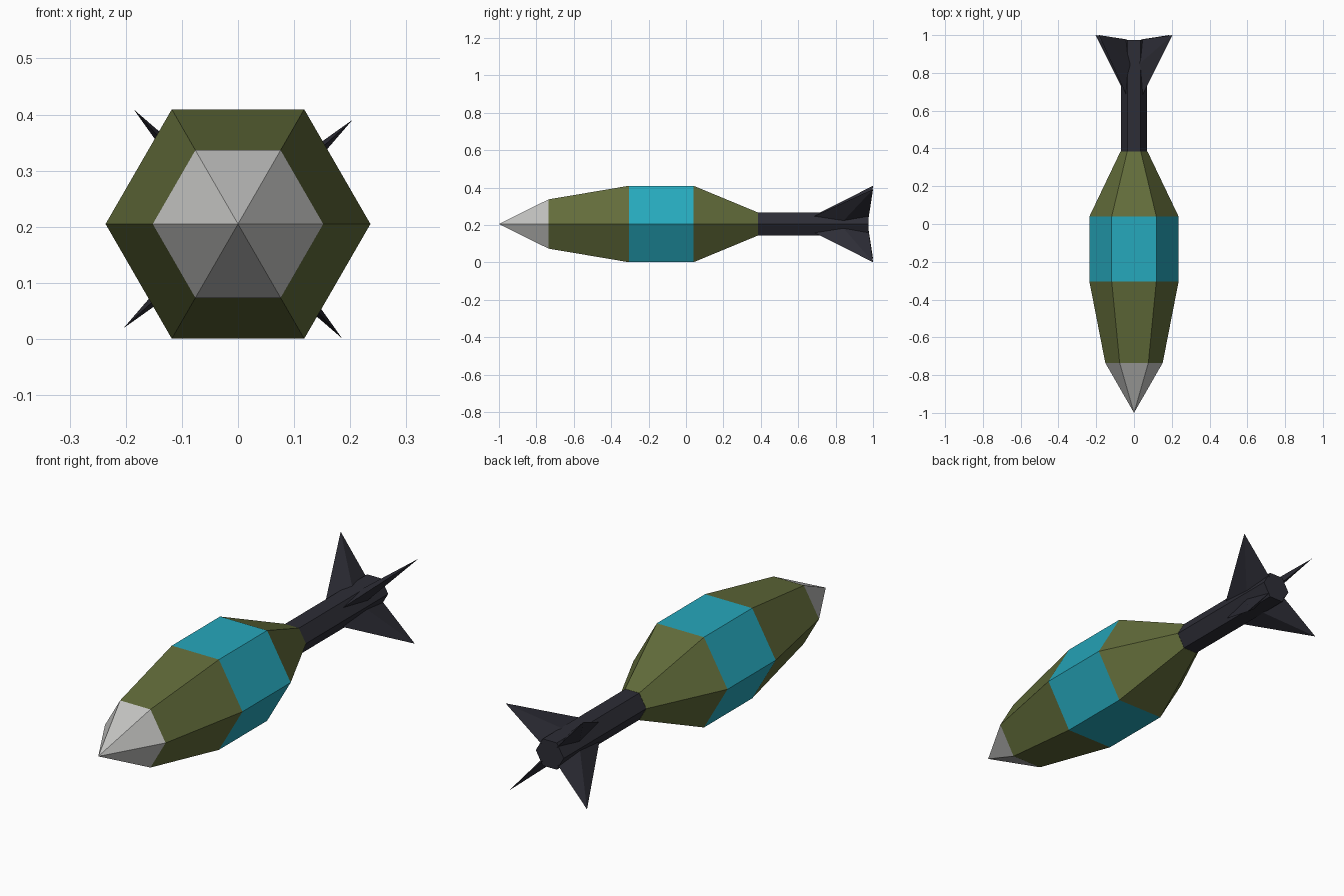
import bpy, bmesh, math
from mathutils import Vector

if "Cube" in bpy.data.objects:
    bpy.data.objects.remove(bpy.data.objects["Cube"])

CZ = 0.205  # height of the long axis


def material(name, srgb):
    m = bpy.data.materials.new(name)
    lin = [((c / 255 + 0.055) / 1.055) ** 2.4 for c in srgb]
    m.diffuse_color = (*lin, 1)
    m.use_nodes = True
    m.node_tree.nodes["Principled BSDF"].inputs["Base Color"].default_value = m.diffuse_color
    return m


olive = material("olive", (98, 108, 58))
teal = material("teal", (38, 168, 188))
grey = material("light_grey", (194, 194, 192))
dark = material("dark_metal", (45, 45, 54))


def finish(bm, name, mat):
    bmesh.ops.recalc_face_normals(bm, faces=bm.faces[:])
    me = bpy.data.meshes.new(name)
    bm.to_mesh(me)
    bm.free()
    me.materials.append(mat)
    ob = bpy.data.objects.new(name, me)
    bpy.context.collection.objects.link(ob)
    return ob


def hex_section(name, y0, r0, y1, r1, mat):
    """Six-sided closed frustum along y, with corners on the x axis."""
    bm = bmesh.new()
    rings = []
    for y, r in ((y0, r0), (y1, r1)):
        rings.append([bm.verts.new((r * math.cos(i * math.pi / 3), y,
                                    CZ + r * math.sin(i * math.pi / 3)))
                      for i in range(6)])
    a, b = rings
    for i in range(6):
        j = (i + 1) % 6
        bm.faces.new((a[i], a[j], b[j], b[i]))
    bm.faces.new(a)
    bm.faces.new(b)
    bmesh.ops.remove_doubles(bm, verts=bm.verts[:], dist=1e-5)
    return finish(bm, name, mat)


def nose():
    bm = bmesh.new()
    tip = bm.verts.new((0, -1, CZ))
    ring = [bm.verts.new((0.152 * math.cos(i * math.pi / 3), -0.735,
                          CZ + 0.152 * math.sin(i * math.pi / 3)))
            for i in range(6)]
    for i in range(6):
        bm.faces.new((tip, ring[i], ring[(i + 1) % 6]))
    bm.faces.new(ring)
    return finish(bm, "nose_cone", grey)


def fin(name, angle):
    """Pointed fin: diamond root on the tail tube, swept back to a sharp tip."""
    out = Vector((math.cos(angle), 0, math.sin(angle)))
    side = Vector((-math.sin(angle), 0, math.cos(angle)))
    axis = Vector((0, 0, CZ))

    def point(r, y, s=0):
        return axis + out * r + side * s + Vector((0, y, 0))

    bm = bmesh.new()
    root = [bm.verts.new(p) for p in (point(0.055, 0.675), point(0.052, 0.84, 0.027),
                                      point(0.055, 0.977), point(0.052, 0.84, -0.027))]
    tip = bm.verts.new(point(0.276, 1.0))
    for i in range(4):
        bm.faces.new((root[i], root[(i + 1) % 4], tip))
    bm.faces.new(root)
    return finish(bm, name, dark)


# Body sections from nose to tail
nose()
hex_section("front_body", -0.735, 0.152, -0.305, 0.236, olive)
hex_section("middle_band", -0.305, 0.236, 0.04, 0.236, teal)
hex_section("rear_body", 0.04, 0.236, 0.385, 0.071, olive)
hex_section("tail_tube", 0.385, 0.070, 0.975, 0.070, dark)

# Four tail fins
for k in range(4):
    fin(f"tail_fin_{k + 1}", math.radians(42.3 + 90 * k))
